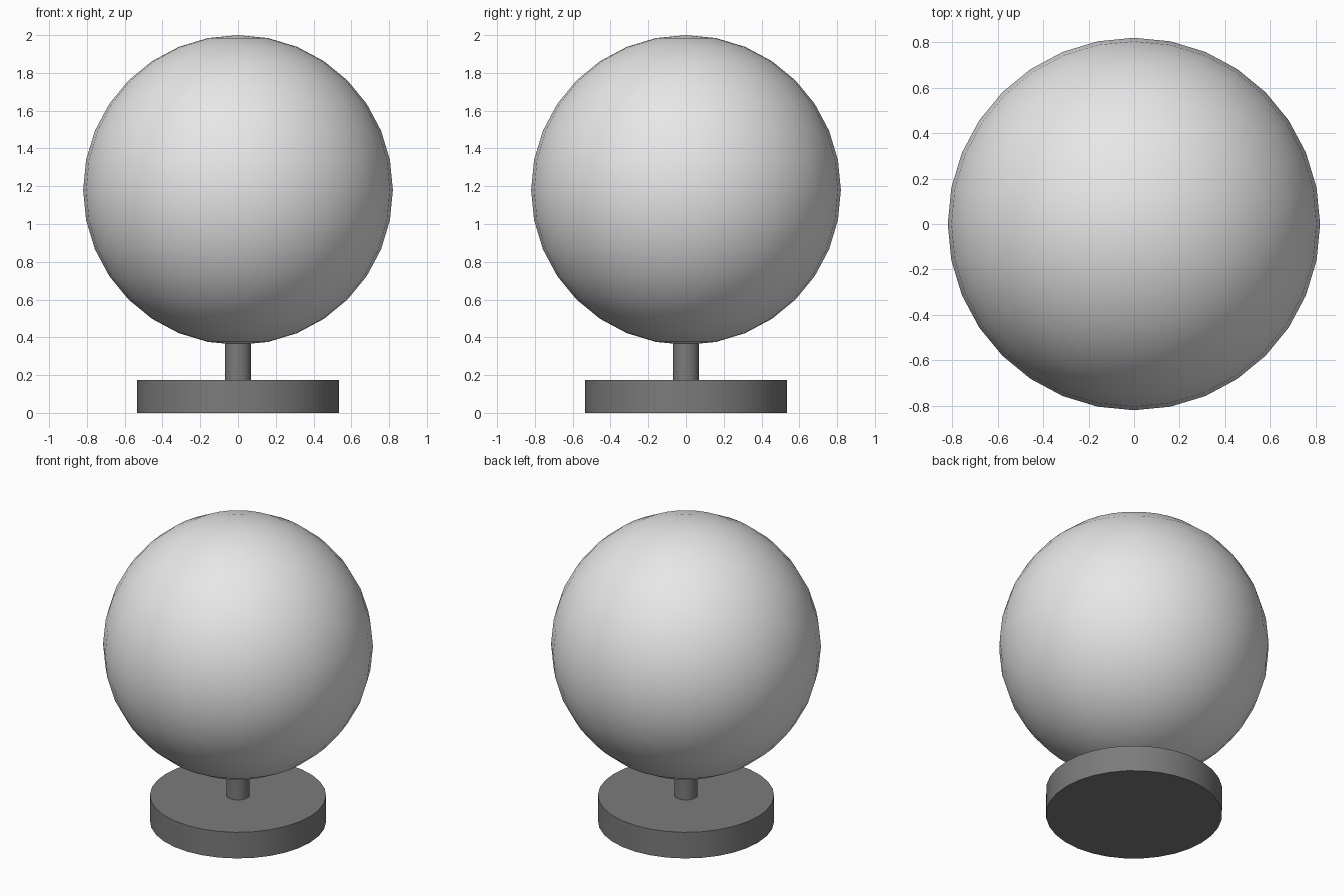
import bpy
import math

cube = bpy.data.objects.get("Cube")
if cube:
    bpy.data.objects.remove(cube, do_unlink=True)


def material(name, value):
    mat = bpy.data.materials.new(name)
    mat.use_nodes = True
    colour = (value, value, value, 1.0)
    mat.diffuse_color = colour
    mat.node_tree.nodes["Principled BSDF"].inputs["Base Color"].default_value = colour
    return mat


def finish(name, mat):
    obj = bpy.context.object
    obj.name = name
    obj.data.name = name
    obj.data.materials.append(mat)
    bpy.ops.object.shade_smooth_by_angle(angle=math.radians(30))
    return obj


def disc(name, radius, bottom, top, mat):
    bpy.ops.mesh.primitive_cylinder_add(
        vertices=32, radius=radius, depth=top - bottom,
        location=(0, 0, (bottom + top) / 2))
    return finish(name, mat)


light_grey = material("light grey", 0.8)
dark_grey = material("dark grey", 0.2)

# Round foot and short post
disc("base", 0.535, 0.0, 0.175, dark_grey)
disc("stem", 0.07, 0.17, 0.38, dark_grey)

# Large ball on the post
bpy.ops.mesh.primitive_uv_sphere_add(
    segments=32, ring_count=16, radius=0.82, location=(0, 0, 1.18))
finish("globe", light_grey)
